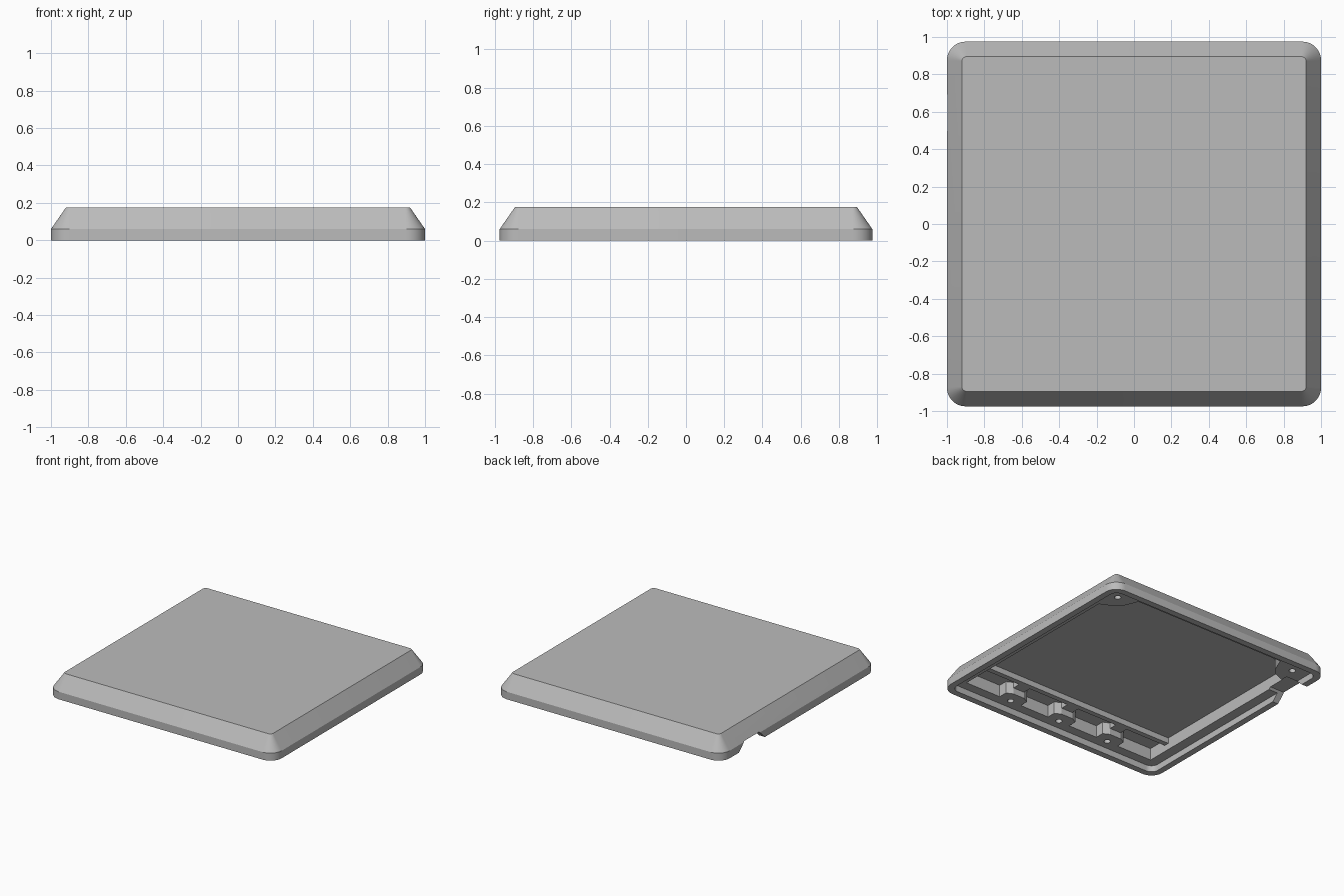
import bpy, bmesh, math

cube = bpy.data.objects.get("Cube")
if cube:
    bpy.data.objects.remove(cube, do_unlink=True)

grey = bpy.data.materials.new("plain grey")
grey.use_nodes = True
colour = (0.5, 0.5, 0.5, 1)
grey.diffuse_color = colour
grey.node_tree.nodes["Principled BSDF"].inputs["Base Color"].default_value = colour


def rounded_rect(hx, hy, r, steps=10):
    """Counter-clockwise outline of a rectangle with round corners."""
    pts = []
    for i, (sx, sy) in enumerate([(1, 1), (-1, 1), (-1, -1), (1, -1)]):
        for k in range(steps + 1):
            a = math.radians(90 * (i + k / steps))
            pts.append((sx * (hx - r) + r * math.cos(a), sy * (hy - r) + r * math.sin(a)))
    return pts


def loft(name, rings):
    """Closed solid through outlines given as (z, points)."""
    bm = bmesh.new()
    loops = [[bm.verts.new((x, y, z)) for x, y in pts] for z, pts in rings]
    n = len(loops[0])
    for low, high in zip(loops, loops[1:]):
        for i in range(n):
            j = (i + 1) % n
            bm.faces.new((low[i], low[j], high[j], high[i]))
    bm.faces.new(loops[0])
    bm.faces.new(loops[-1])
    bmesh.ops.recalc_face_normals(bm, faces=bm.faces)
    mesh = bpy.data.meshes.new(name)
    bm.to_mesh(mesh)
    bm.free()
    obj = bpy.data.objects.new(name, mesh)
    mesh.materials.append(grey)
    bpy.context.collection.objects.link(obj)
    return obj


# Outer shell: upright rim, then a sloped shoulder up to the flat top
tray = loft("cover_shell", [
    (0, rounded_rect(1, 0.975, 0.1)),
    (0.06, rounded_rect(1, 0.975, 0.1)),
    (0.175, rounded_rect(0.92, 0.895, 0.025)),
])


def cut(cutter):
    bpy.context.view_layer.objects.active = tray
    mod = tray.modifiers.new("cut", "BOOLEAN")
    mod.operation = "DIFFERENCE"
    mod.solver = "EXACT"
    mod.object = cutter
    cutter.hide_render = True
    bpy.ops.object.modifier_apply(modifier=mod.name)
    bpy.data.objects.remove(cutter, do_unlink=True)


def pocket(points, depth):
    """Cut a straight pocket upward from the underside."""
    cut(loft("pocket_cutter", [(-0.03, points), (depth, points)]))


def box(x0, x1, y0, y1):
    return [(x0, y0), (x1, y0), (x1, y1), (x0, y1)]


LEDGE, RIB, FLOOR = 0.05, 0.10, 0.145
WALL, BACK, FRONT = 0.87, 0.85, -0.85

# Shallow step inside the rim
pocket(rounded_rect(0.95, 0.925, 0.06), LEDGE)

# Main cavity, leaving a screw boss in each back corner
corner = [(WALL, 0.64), (0.76, 0.69), (0.72, 0.73), (0.67, BACK)]
pocket([(-WALL, -0.65), (WALL, -0.65)] + corner
       + [(-x, y) for x, y in reversed(corner)], FLOOR)

# Low rib between the cavity and the front compartments
pocket(box(-WALL, WALL, -0.755, -0.64), RIB)

# Front compartments, stepped around three screw bosses
bosses = [-0.457, 0, 0.457]
for i in range(len(bosses) + 1):
    pts = []
    if i < len(bosses):
        b = bosses[i]
        pts += [(b - 0.1, FRONT), (b - 0.1, -0.78), (b - 0.05, -0.755), (b - 0.05, -0.69)]
    else:
        pts += [(WALL, FRONT), (WALL, -0.69)]
    if i > 0:
        b = bosses[i - 1]
        pts += [(b + 0.05, -0.69), (b + 0.05, -0.755), (b + 0.1, -0.78), (b + 0.1, FRONT)]
    else:
        pts += [(-WALL, -0.69), (-WALL, FRONT)]
    pocket(pts, FLOOR)

# Blind screw holes
holes = [(b, -0.847) for b in bosses] + [(-0.826, 0.8), (0.826, 0.8)]
for hx, hy in holes:
    pocket([(hx + x, hy + y) for x, y in rounded_rect(0.024, 0.024, 0.0239, 4)], 0.08)

# Tapered cable notch through the rim at the right side, near the back
notch = loft("notch_cutter", [
    (-0.03, box(-1.1, -0.85, 0.40, 0.79)),
    (0.065, box(-1.1, -0.85, 0.50, 0.69)),
])
cut(notch)

# Smooth the round corners and keep the edges crisp
bpy.ops.object.select_all(action="DESELECT")
tray.select_set(True)
bpy.context.view_layer.objects.active = tray
bpy.ops.object.shade_smooth_by_angle(angle=math.radians(25))
